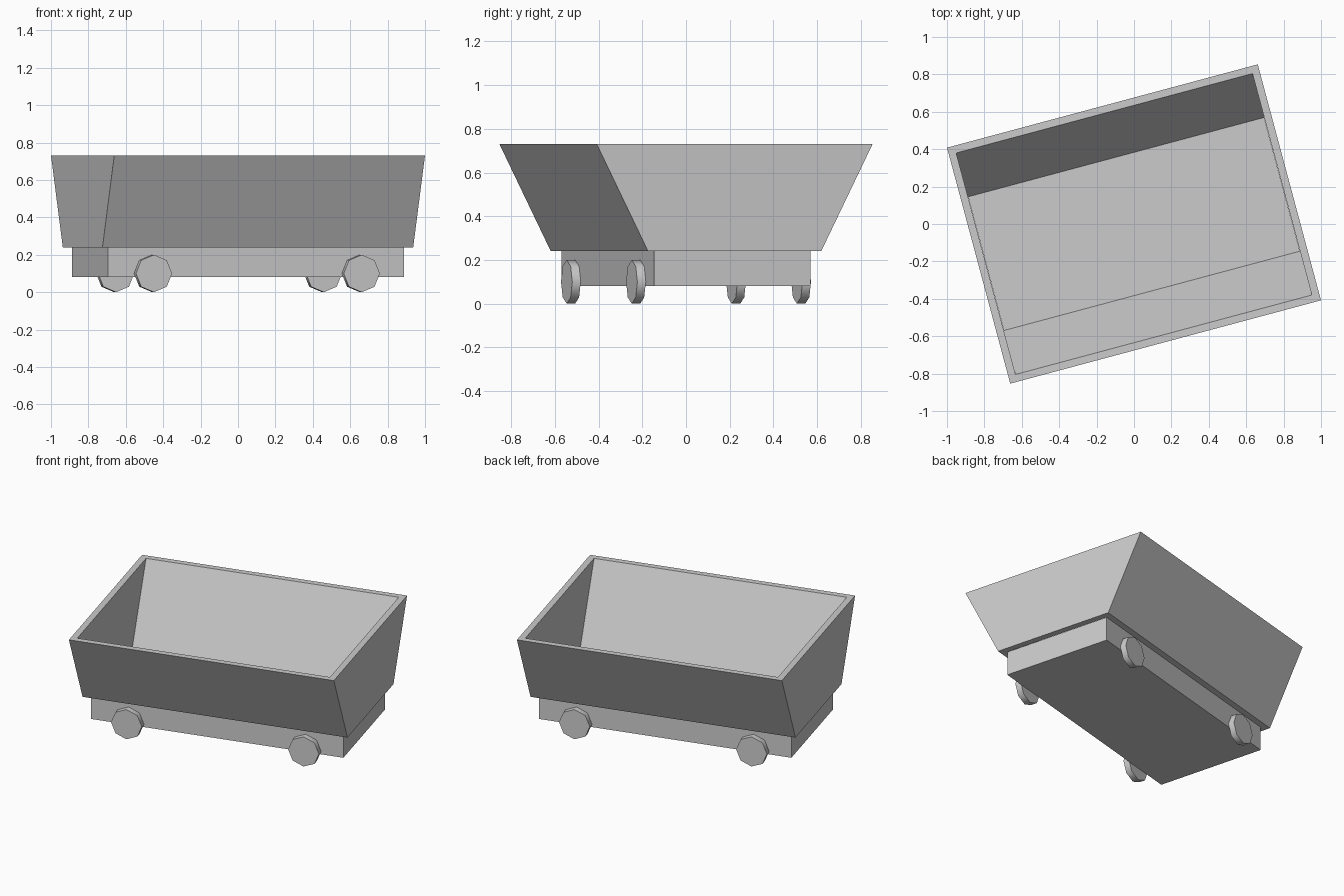
import bpy
import bmesh
from math import radians
from mathutils import Matrix

if "Cube" in bpy.data.objects:
    bpy.data.objects.remove(bpy.data.objects["Cube"], do_unlink=True)

TURN = Matrix.Rotation(radians(15), 4, "Z")   # the cart stands at an angle

grey = bpy.data.materials.new("plain_grey")
grey.use_nodes = True
colour = (0.6, 0.6, 0.6, 1)
grey.diffuse_color = colour
grey.node_tree.nodes["Principled BSDF"].inputs["Base Color"].default_value = colour


def finish(name, bm):
    bmesh.ops.recalc_face_normals(bm, faces=bm.faces)
    bm.transform(TURN)
    mesh = bpy.data.meshes.new(name)
    bm.to_mesh(mesh)
    bm.free()
    mesh.materials.append(grey)
    obj = bpy.data.objects.new(name, mesh)
    bpy.context.collection.objects.link(obj)
    return obj


def rectangle(bm, half_x, half_y, z):
    corners = ((-1, -1), (1, -1), (1, 1), (-1, 1))
    return [bm.verts.new((sx * half_x, sy * half_y, z)) for sx, sy in corners]


# Hopper: straight ends, flared long sides, even wall thickness
LENGTH, WALL = 0.86, 0.04
BOTTOM, TOP = (0.41, 0.24), (0.653, 0.73)
bm = bmesh.new()
loops = [rectangle(bm, LENGTH, *BOTTOM),
         rectangle(bm, LENGTH, *TOP),
         rectangle(bm, LENGTH - WALL, TOP[0] - WALL, TOP[1]),
         rectangle(bm, LENGTH - WALL, BOTTOM[0] - WALL, BOTTOM[1])]
for k, loop in enumerate(loops):
    after = loops[(k + 1) % 4]
    for i in range(4):
        j = (i + 1) % 4
        bm.faces.new((loop[i], loop[j], after[j], after[i]))
finish("hopper", bm)

# Chassis block, whose top is the hopper floor
bm = bmesh.new()
bmesh.ops.create_cube(bm, size=1, matrix=Matrix.Translation((0, 0, 0.16))
                      @ Matrix.Diagonal((1.638, 0.74, 0.16, 1)))
finish("chassis", bm)

# Four eight-sided wheels
for end, sx in (("left", 1), ("right", -1)):
    for side, sy in (("front", -1), ("back", 1)):
        bm = bmesh.new()
        bmesh.ops.create_cone(
            bm, cap_ends=True, segments=8, radius1=0.1, radius2=0.1, depth=0.04,
            matrix=Matrix.Translation((sx * 0.575, sy * 0.391, 0.1))
            @ Matrix.Rotation(radians(90), 4, "X"))
        wheel = finish(f"wheel_{side}_{end}", bm)
        bpy.ops.object.select_all(action="DESELECT")
        wheel.select_set(True)
        bpy.context.view_layer.objects.active = wheel
        bpy.ops.object.shade_smooth_by_angle(angle=radians(60))
